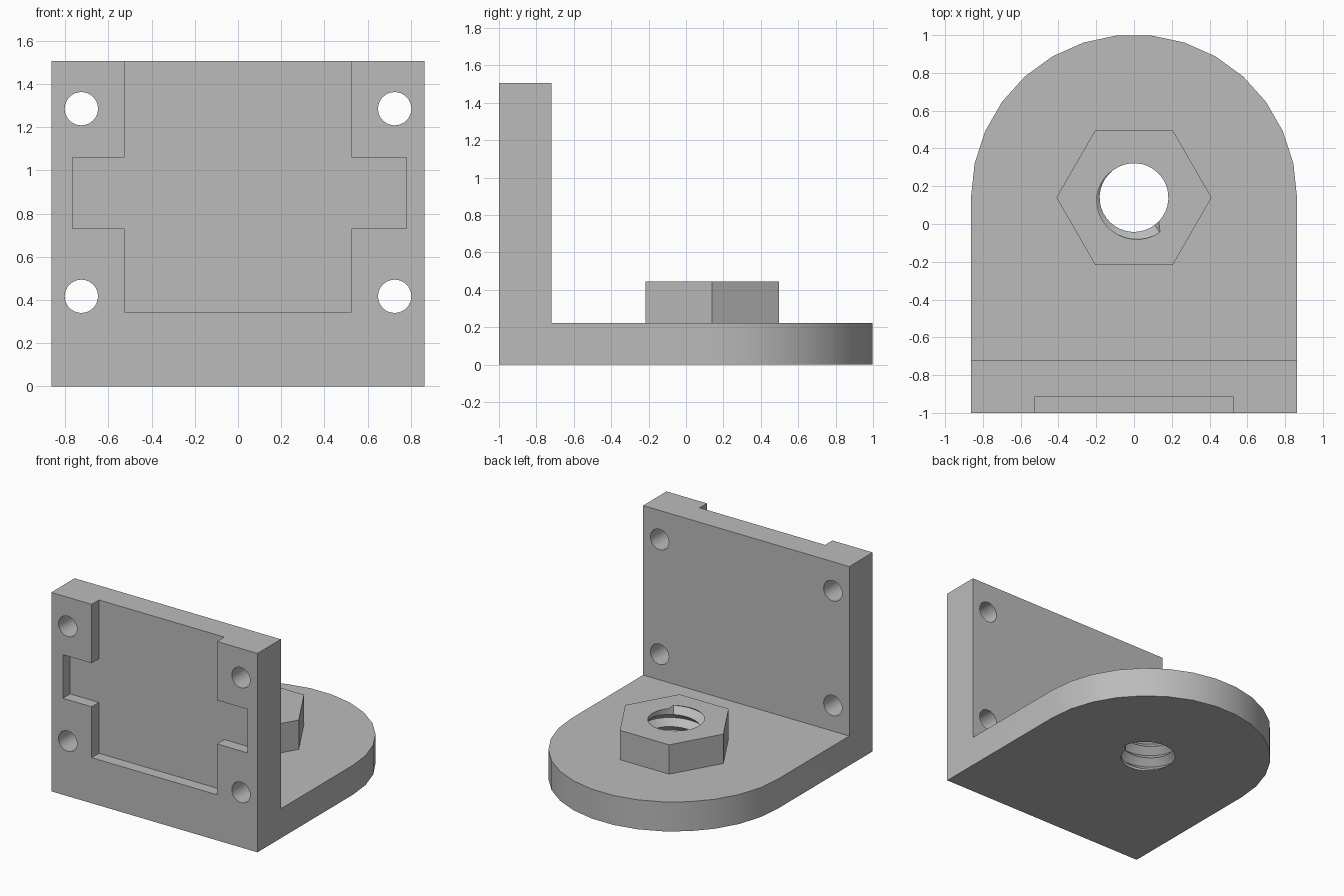
import bpy, bmesh
from math import sin, cos, pi, radians

if "Cube" in bpy.data.objects:
    bpy.data.objects.remove(bpy.data.objects["Cube"])

HALF, PLATE, NUT_TOP, WALL_TOP = 0.863, 0.223, 0.445, 1.505
BORE_Y = 0.14

grey = bpy.data.materials.new("plain grey")
grey.use_nodes = True
COLOUR = (0.5, 0.5, 0.5, 1)
grey.diffuse_color = COLOUR
grey.node_tree.nodes["Principled BSDF"].inputs["Base Color"].default_value = COLOUR


def make_object(name, bm):
    bmesh.ops.recalc_face_normals(bm, faces=bm.faces)
    mesh = bpy.data.meshes.new(name)
    bm.to_mesh(mesh)
    bm.free()
    mesh.materials.append(grey)
    obj = bpy.data.objects.new(name, mesh)
    bpy.context.collection.objects.link(obj)
    return obj


def prism(name, outline, start, end, axis="z"):
    """Extrude a 2D outline upward, or along y when the outline is in x and z."""
    def place(a, b, h):
        return (a, b, h) if axis == "z" else (a, h, b)
    bm = bmesh.new()
    low, high = ([bm.verts.new(place(a, b, h)) for a, b in outline] for h in (start, end))
    bm.faces.new(low)
    bm.faces.new(high)
    for i in range(len(outline)):
        k = (i + 1) % len(outline)
        bm.faces.new((low[i], low[k], high[k], high[i]))
    return make_object(name, bm)


def ring(cx, cy, radius, count, sweep=2 * pi):
    steps = count if sweep < 2 * pi else count - 1
    return [(cx + radius * cos(sweep * i / count), cy + radius * sin(sweep * i / count))
            for i in range(steps + 1)]


def thread_cutter(minor, major, pitch, sides):
    """Screw-shaped solid whose ridge runs only between the two end faces."""
    bm = bmesh.new()
    turns = NUT_TOP / pitch
    first, last = -2 * sides, round((turns + 2) * sides)
    start_angle = radians(308) - 2 * pi * turns

    def vert(j, radius, shift):
        a = start_angle + 2 * pi * j / sides
        return bm.verts.new((radius * cos(a), BORE_Y + radius * sin(a),
                             pitch * (j / sides + shift)))

    root = {j: vert(j, minor, -0.5) for j in range(first, last + sides + 1)}
    ridge = {j: vert(j, major if 0 <= j <= turns * sides else minor, 0)
             for j in range(first, last + 1)}
    for j in range(first, last):
        bm.faces.new((root[j], root[j + 1], ridge[j + 1], ridge[j]))
        bm.faces.new((ridge[j], ridge[j + 1], root[j + 1 + sides], root[j + sides]))
    # close both ends with a fan to the axis
    low = bm.verts.new((0, BORE_Y, root[first].co.z))
    high = bm.verts.new((0, BORE_Y, root[last + sides].co.z))
    for e in [e for e in bm.edges if e.is_boundary]:
        tip = low if e.verts[0].co.z < NUT_TOP / 2 else high
        bm.faces.new((e.verts[0], e.verts[1], tip))
    return make_object("thread_cutter", bm)


def combine(target, other, operation):
    mod = target.modifiers.new(other.name, "BOOLEAN")
    mod.operation, mod.object, mod.solver = operation, other, "EXACT"
    bpy.context.view_layer.objects.active = target
    bpy.ops.object.modifier_apply(modifier=mod.name)
    bpy.data.objects.remove(other)


# Base plate with a rounded back
bracket = prism("mounting_bracket",
                ring(0, BORE_Y, HALF, 15, pi) + [(-HALF, -1), (HALF, -1)], 0, PLATE)

# Upright wall and hexagonal boss
wall = prism("wall", [(-HALF, 0), (HALF, 0), (HALF, WALL_TOP), (-HALF, WALL_TOP)],
             -1, -0.72, "y")
combine(bracket, wall, "UNION")
boss = prism("hex_boss", ring(0, BORE_Y, 0.411, 6), PLATE / 2, NUT_TOP)
combine(bracket, boss, "UNION")

# Stepped pocket in the front, open at the top
pocket = prism("pocket", [(-0.525, 0.345), (0.525, 0.345), (0.525, 0.73), (0.78, 0.73),
                          (0.78, 1.06), (0.525, 1.06), (0.525, 1.7), (-0.525, 1.7),
                          (-0.525, 1.06), (-0.765, 1.06), (-0.765, 0.73), (-0.525, 0.73)],
               -1.2, -0.913, "y")
combine(bracket, pocket, "DIFFERENCE")

# Four screw holes
for x in (-0.725, 0.725):
    for z in (0.417, 1.285):
        hole = prism("screw_hole", ring(x, z, 0.077, 32), -1.2, -0.5, "y")
        combine(bracket, hole, "DIFFERENCE")

# Threaded bore through plate and boss
combine(bracket, thread_cutter(0.182, 0.231, 0.092, 36), "DIFFERENCE")

# Merge coplanar faces, then smooth the curved ones
bm = bmesh.new()
bm.from_mesh(bracket.data)
bmesh.ops.remove_doubles(bm, verts=bm.verts, dist=0.0001)
bmesh.ops.dissolve_limit(bm, angle_limit=radians(0.5), verts=bm.verts, edges=bm.edges)
bm.to_mesh(bracket.data)
bm.free()
bpy.ops.object.select_all(action="DESELECT")
bracket.select_set(True)
bpy.context.view_layer.objects.active = bracket
bpy.ops.object.shade_smooth_by_angle(angle=radians(30))
